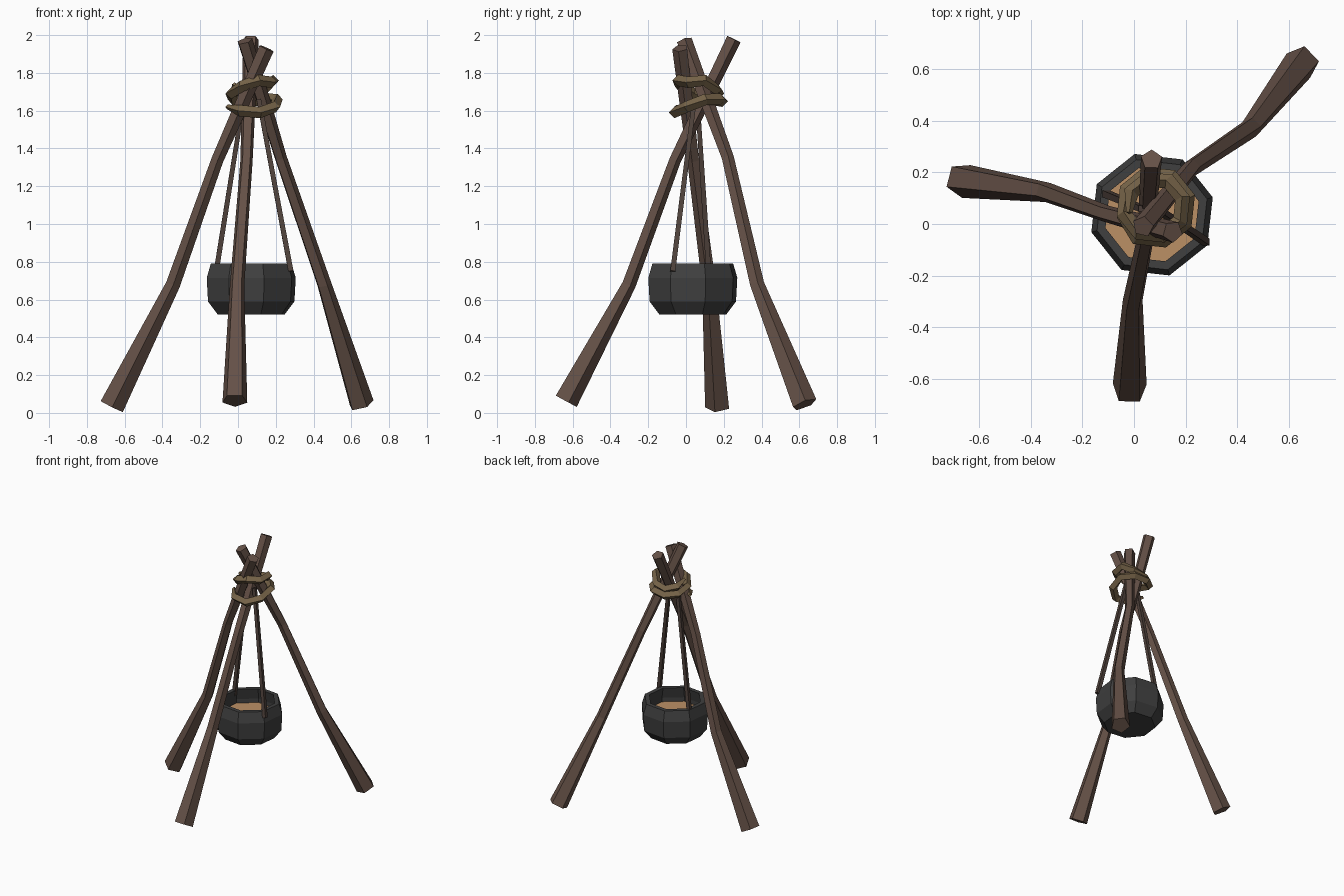
import bpy, bmesh
from math import sin, cos, pi, radians
from mathutils import Vector

if "Cube" in bpy.data.objects:
    bpy.data.objects.remove(bpy.data.objects["Cube"])


def material(name, rgb):
    m = bpy.data.materials.new(name)
    m.diffuse_color = (*rgb, 1)
    m.use_nodes = True
    m.node_tree.nodes["Principled BSDF"].inputs["Base Color"].default_value = m.diffuse_color
    return m


WOOD = material("wood", (0.13, 0.082, 0.063))
STRAP = material("strap", (0.08, 0.055, 0.045))
ROPE = material("rope", (0.18, 0.125, 0.065))
IRON = material("iron", (0.05, 0.05, 0.05))
SOUP = material("soup", (0.5, 0.28, 0.13))


def loft(name, rings, mat):
    """Skin a list of equal-length point rings and cap both ends."""
    bm = bmesh.new()
    loops = [[bm.verts.new(p) for p in ring] for ring in rings]
    n = len(loops[0])
    for a, b in zip(loops, loops[1:]):
        for i in range(n):
            j = (i + 1) % n
            bm.faces.new((a[i], a[j], b[j], b[i]))
    bm.faces.new(loops[0][::-1])
    bm.faces.new(loops[-1])
    bmesh.ops.recalc_face_normals(bm, faces=bm.faces)
    me = bpy.data.meshes.new(name)
    bm.to_mesh(me)
    bm.free()
    me.materials.append(mat)
    ob = bpy.data.objects.new(name, me)
    bpy.context.collection.objects.link(ob)
    return ob


def tube(name, path, radii, sides, ref, mat, phase=0.0):
    """Faceted tapering tube along a path; ref fixes the roll."""
    pts = [Vector(p) for p in path]
    rings = []
    for k, p in enumerate(pts):
        t = (pts[min(k + 1, len(pts) - 1)] - pts[max(k - 1, 0)]).normalized()
        u = Vector(ref)
        u = (u - t * u.dot(t)).normalized()
        v = t.cross(u)
        rings.append([p + radii[k] * (cos(phase + 2 * pi * i / sides) * u
                                      + sin(phase + 2 * pi * i / sides) * v)
                      for i in range(sides)])
    return loft(name, rings, mat)


# Three crooked poles, each with a flat side facing outward
legs = {
    "left_leg": [(-0.669, 0.17, 0.035), (-0.345, 0.125, 0.68),
                 (-0.11, 0.04, 1.34), (0.15, -0.03, 1.93)],
    "front_leg": [(-0.017, -0.639, 0.065), (-0.005, -0.305, 0.68),
                  (0.045, -0.06, 1.34), (0.068, 0.25, 1.98)],
    "right_leg": [(0.652, 0.627, 0.045), (0.455, 0.375, 0.68),
                  (0.225, 0.22, 1.35), (0.035, -0.01, 1.97)],
}
for name, path in legs.items():
    out = (path[0][0], path[0][1], 0)
    tube(name, path, (0.069, 0.04, 0.034, 0.043), 5, out, WOOD, pi / 5)

# Rope wound twice around the crossing
heights = (1.62, 1.60, 1.59, 1.62, 1.66, 1.66, 1.65, 1.66, 1.69,
           1.73, 1.76, 1.75, 1.76, 1.71, 1.69, 1.71, 1.74)
coil = []
for k, z in enumerate(heights):
    a = radians(195 + 45 * k)
    r = 0.142 - 0.0025 * k
    coil.append((0.08 + r * cos(a), 0.07 + r * sin(a), z))
sizes = [0.012] + [0.03] * (len(coil) - 2) + [0.012]
tube("rope_binding", coil, sizes, 4, (0, 0, 1), ROPE)

# Two straps carrying the pot
tube("left_strap", [(-0.115, 0.12, 0.75), (0.03, 0.06, 1.66)],
     (0.019, 0.017), 4, (1, 0, 0), STRAP, pi / 4)
tube("right_strap", [(0.28, -0.07, 0.75), (0.11, 0.045, 1.66)],
     (0.019, 0.017), 4, (1, 0, 0), STRAP, pi / 4)


def octagon(r, z):
    return [(0.07 + r * cos(radians(16 + 45 * i)),
             0.036 + r * sin(radians(16 + 45 * i)), z) for i in range(8)]


# Hollow eight-sided pot: outer wall, rim, inner wall, inner floor
profile = [(0.185, 0.522), (0.238, 0.59), (0.245, 0.715), (0.222, 0.792),
           (0.188, 0.792), (0.205, 0.71), (0.2, 0.60)]
loft("pot", [octagon(r, z) for r, z in profile], IRON)

# Soup surface inside the pot
loft("soup", [octagon(0.198, 0.61), octagon(0.203, 0.68)], SOUP)
